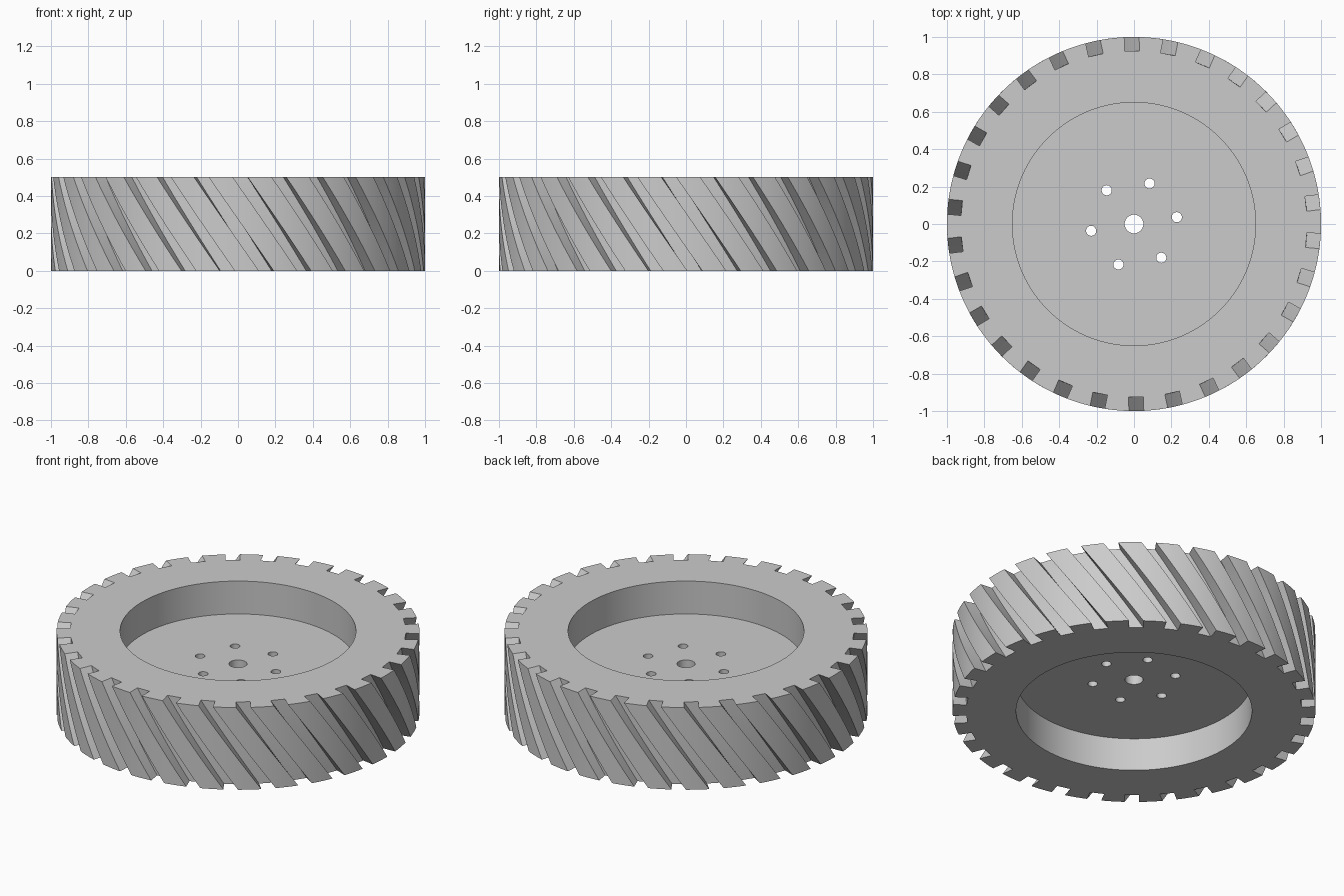
import bpy
import bmesh
from math import asin, cos, sin, radians, tau

HEIGHT = 0.5
GROOVES = 30
PITCH = tau / GROOVES

if "Cube" in bpy.data.objects:
    bpy.data.objects.remove(bpy.data.objects["Cube"])

grey = bpy.data.materials.new("light_grey")
grey.use_nodes = True
grey.diffuse_color = (0.6, 0.6, 0.6, 1)
grey.node_tree.nodes["Principled BSDF"].inputs["Base Color"].default_value = (0.6, 0.6, 0.6, 1)


def circle(radius, count, cx=0, cy=0):
    return [(cx + radius * cos(tau * i / count), cy + radius * sin(tau * i / count))
            for i in range(count)]


def ring(bm, outline, z):
    return [bm.verts.new((x, y, z)) for x, y in outline]


def wall(bm, lower, upper):
    n = len(lower)
    for i in range(n):
        j = (i + 1) % n
        bm.faces.new((lower[i], lower[j], upper[j], upper[i]))


def cap(bm, *rings):
    """Fill the flat area between an outer ring and the rings inside it."""
    edges = []
    for r in rings:
        for a, b in zip(r, r[1:] + r[:1]):
            edges.append(bm.edges.get((a, b)) or bm.edges.new((a, b)))
    bmesh.ops.triangle_fill(bm, edges=edges, use_beauty=True, normal=(0, 0, 1))


def finish(bm, name):
    bmesh.ops.recalc_face_normals(bm, faces=bm.faces)
    mesh = bpy.data.meshes.new(name)
    bm.to_mesh(mesh)
    bm.free()
    mesh.materials.append(grey)
    obj = bpy.data.objects.new(name, mesh)
    bpy.context.collection.objects.link(obj)
    bpy.ops.object.select_all(action='DESELECT')
    obj.select_set(True)
    bpy.context.view_layer.objects.active = obj
    bpy.ops.object.shade_smooth_by_angle(angle=radians(30))


# Tyre outline: square slots cut into a round edge
def tread_outline(turn, floor=0.925, half=0.04, arc_steps=5):
    points = []
    edge = asin(half)
    for k in range(GROOVES):
        a = turn + k * PITCH
        for side in (-half, half):
            points.append((floor * cos(a) - side * sin(a), floor * sin(a) + side * cos(a)))
        for s in range(arc_steps + 1):
            b = a + edge + (PITCH - 2 * edge) * s / arc_steps
            points.append((cos(b), sin(b)))
    return points


# Tyre: outline twisted through its height
LAYERS = 12
START, TWIST = radians(6.7), radians(20)
bm = bmesh.new()
layers = []
for i in range(LAYERS + 1):
    t = i / LAYERS
    layers.append(ring(bm, tread_outline(START + TWIST * (1 - t)), HEIGHT * t))
for low, high in zip(layers, layers[1:]):
    wall(bm, low, high)
seat = circle(0.75, 120)
seat_low, seat_high = ring(bm, seat, 0), ring(bm, seat, HEIGHT)
wall(bm, seat_low, seat_high)
cap(bm, layers[0], seat_low)
cap(bm, layers[-1], seat_high)
finish(bm, "tyre")

# Hub: rim with a recess on both sides and a drilled web between them
bm = bmesh.new()
rim_low, rim_high = ring(bm, seat, 0), ring(bm, seat, HEIGHT)
wall(bm, rim_low, rim_high)
bore = circle(0.65, 120)
holes = [circle(0.05, 40)]
for k in range(6):
    a = radians(9 + 60 * k)
    holes.append(circle(0.027, 28, 0.232 * cos(a), 0.232 * sin(a)))

web_holes = []
for rim, z_rim, z_web in ((rim_low, 0, 0.2), (rim_high, HEIGHT, 0.3)):
    mouth, corner = ring(bm, bore, z_rim), ring(bm, bore, z_web)
    wall(bm, mouth, corner)
    cap(bm, rim, mouth)
    hole_rings = [ring(bm, h, z_web) for h in holes]
    cap(bm, corner, *hole_rings)
    web_holes.append(hole_rings)
for low, high in zip(*web_holes):
    wall(bm, low, high)
finish(bm, "hub")
